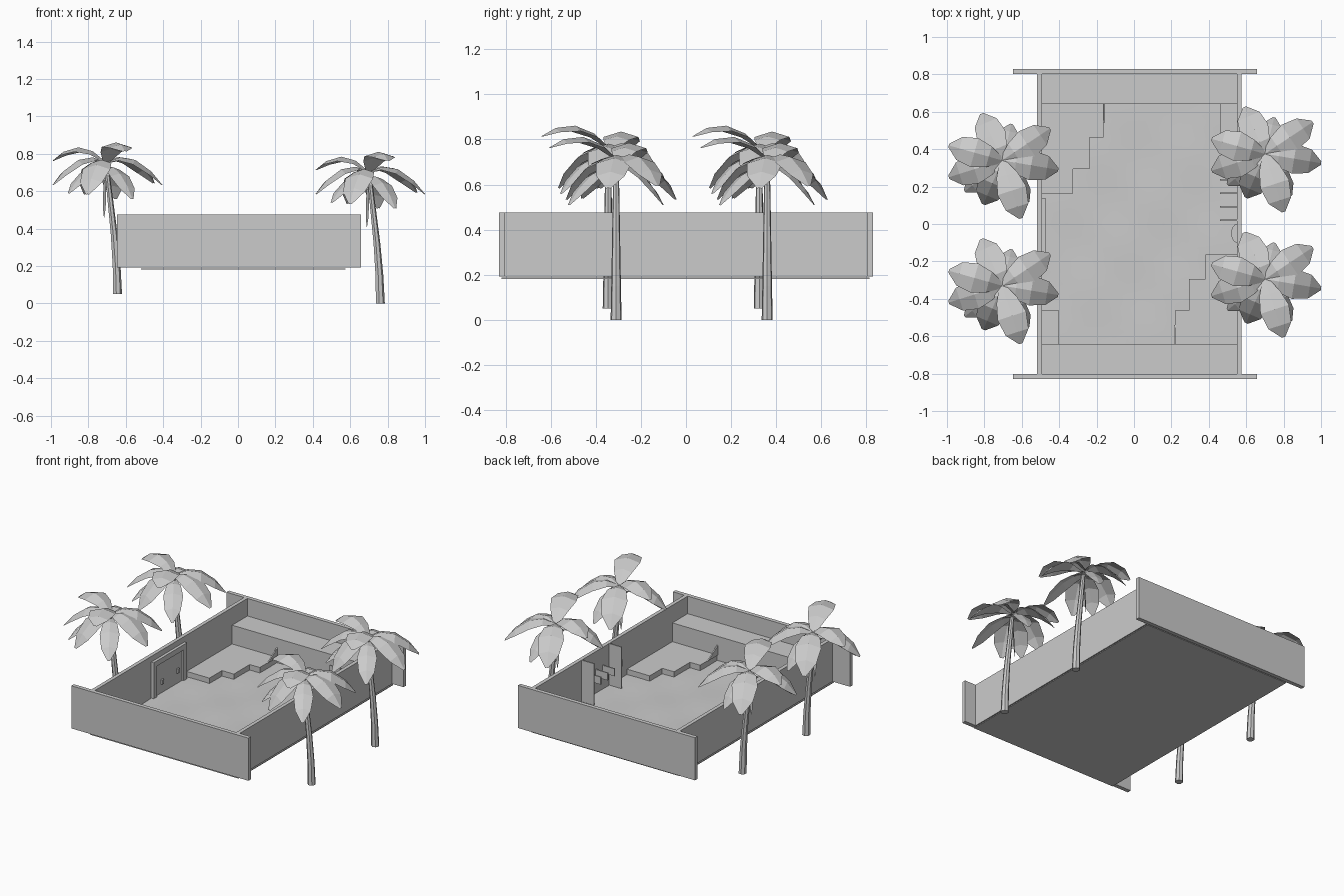
import bpy, bmesh, math
from mathutils import Vector

if "Cube" in bpy.data.objects:
    bpy.data.objects.remove(bpy.data.objects["Cube"])


def material(name, value):
    m = bpy.data.materials.new(name)
    m.use_nodes = True
    m.diffuse_color = (value, value, value, 1)
    m.node_tree.nodes["Principled BSDF"].inputs["Base Color"].default_value = m.diffuse_color
    return m


GREY = material("plain grey", 0.6)


def make(name, bm, mat=GREY, recalc=True):
    if recalc:
        bmesh.ops.recalc_face_normals(bm, faces=bm.faces)
    mesh = bpy.data.meshes.new(name)
    bm.to_mesh(mesh)
    bm.free()
    mesh.materials.append(mat)
    ob = bpy.data.objects.new(name, mesh)
    bpy.context.collection.objects.link(ob)
    return ob


def box(name, x, y, z):
    bm = bmesh.new()
    bmesh.ops.create_cube(bm, size=1)
    for v in bm.verts:
        v.co = [a + (c + 0.5) * (b - a) for c, (a, b) in zip(v.co, (x, y, z))]
    return make(name, bm)


def prism(name, outline, direction):
    """Extrude a flat outline of 3D points along a direction."""
    bm = bmesh.new()
    face = bm.faces.new([bm.verts.new(p) for p in outline])
    new = bmesh.ops.extrude_face_region(bm, geom=[face])["geom"]
    bmesh.ops.translate(bm, vec=direction, verts=[g for g in new if isinstance(g, bmesh.types.BMVert)])
    return make(name, bm)


# Courtyard shell
LEFT, RIGHT, LEDGE, END = -0.493, 0.55, 0.642, 0.803
LOW, HIGH = 0.193, 0.477
box("floor_slab", (-0.518, 0.575), (-0.818, 0.813), (0.181, 0.187))
box("right_wall", (-0.518, LEFT), (-END, END), (LOW, HIGH))
box("left_wall", (RIGHT, 0.575), (-END, END), (LOW, HIGH))
for side, s in (("front", -1), ("back", 1)):
    box(side + "_wall", (-0.648, 0.658), sorted((s * END, s * 0.83)), (LOW, HIGH))
    box(side + "_ledge", (LEFT, RIGHT), sorted((s * LEDGE, s * END)), (LOW, 0.36))

# Gently rippled ground
bm = bmesh.new()
bmesh.ops.create_grid(bm, x_segments=16, y_segments=20, size=0.5)
for v in bm.verts:
    x, y = v.co.x, v.co.y
    ripple = 0.003 * math.sin(13 * x + 5 * y) * math.sin(17 * y)
    v.co = ((LEFT + RIGHT) / 2 + x * (RIGHT - LEFT), y * 2 * LEDGE, 0.198 + ripple)
ground = make("ground", bm, recalc=False)
for p in ground.data.polygons:
    p.use_smooth = True

# Stepped terraces in opposite corners, the second turned half round
STEPS = [(LEFT, LEDGE), (LEFT, 0.163), (-0.325, 0.163), (-0.325, 0.295), (-0.237, 0.295),
         (-0.237, 0.462), (-0.163, 0.462), (-0.163, LEDGE)]
MID = (LEFT + RIGHT) / 2
for name, turn in (("back_terrace", 1), ("front_terrace", -1)):
    place = lambda x, y, z: (MID + turn * (x - MID), turn * y, z)
    prism(name, [place(x, y, LOW) for x, y in STEPS], (0, 0, 0.042))
    prism(name + "_fin", [place(-0.165, LEDGE, 0.235), place(-0.165, 0.54, 0.235),
                          place(-0.165, LEDGE, 0.30)], (turn * 0.008, 0, 0))
    corner_x = sorted(MID + turn * (c - MID) for c in (0.46, RIGHT))
    box(name + "_corner_block", corner_x, sorted((turn * 0.46, turn * LEDGE)), (LOW, 0.235))

# Double door with frame on the right wall
box("door_panel", (LEFT, -0.485), (-0.19, 0.135), (0.2, 0.43))
for name, y, z in (("door_post_front", (-0.21, -0.175), (0.2, 0.44)),
                   ("door_post_back", (0.105, 0.14), (0.2, 0.44)),
                   ("door_lintel", (-0.175, 0.105), (0.405, 0.44)),
                   ("door_handle_front", (-0.12, -0.10), (0.26, 0.29)),
                   ("door_handle_back", (0.045, 0.065), (0.27, 0.30))):
    box(name, (LEFT, -0.474), y, z)

# Partitions and small dividers on the left wall
for i in range(5):
    y = 0.02 + 0.0725 * i
    z = (0.2, HIGH) if i in (0, 4) else (0.31, 0.36)
    box("partition_%d" % i, (0.46, RIGHT), (y - 0.004, y + 0.004), z)
basin = [(RIGHT - 0.03 * math.sin(a), -0.05 + 0.05 * math.cos(a), 0.29)
         for a in (math.pi * i / 8 for i in range(9))]
prism("wall_basin", basin, (0, 0, 0.04))


# Palm trees
def trunk(name, base):
    bm = bmesh.new()
    path = [(0.06, 0, 0.025), (0.055, 0.15, 0.022), (0.042, 0.32, 0.019), (0.022, 0.5, 0.016), (0, 0.7, 0.012)]
    rings = [[bm.verts.new(base + Vector((x + r * math.cos(a), r * math.sin(a), z)))
              for a in (math.tau * k / 7 for k in range(7))] for x, z, r in path]
    for a, b in zip(rings, rings[1:]):
        for k in range(7):
            n = (k + 1) % 7
            bm.faces.new((a[k], a[n], b[n], b[k]))
    bm.faces.new(rings[0])
    bm.faces.new(rings[-1])
    make(name, bm)


def frond(bm, root, tip, lift, width):
    """Broad folded leaf along an arched spine."""
    tip = Vector(tip)
    side = Vector((-tip.y, tip.x, 0)).normalized()
    rows = []
    for t, w in ((0, 0.2), (0.25, 0.72), (0.52, 1), (0.8, 0.8), (1, 0.12)):
        mid = root + tip * t + Vector((0, 0, lift * 4 * t * (1 - t)))
        edge = side * width * w
        drop = Vector((0, 0, 0.3 * width * w))
        rows.append([bm.verts.new(p) for p in (mid - edge - drop, mid, mid + edge - drop)])
    for a, b in zip(rows, rows[1:]):
        for k in (0, 1):
            bm.faces.new((a[k], b[k], b[k + 1], a[k + 1]))


FRONDS = [(-0.11, 0.25, -0.17), (0.255, 0.17, -0.11), (0.30, -0.05, -0.12), (0.10, -0.31, 0.06),
          (-0.10, -0.235, -0.17), (-0.285, -0.09, -0.12), (-0.285, 0.08, 0.01)]
UNDER = [(0.14, -0.22, -0.17), (0.05, 0.20, -0.17), (-0.20, -0.16, -0.14)]
for name, x, y, z in (("left_front_palm", 0.70, -0.31, 0), ("left_back_palm", 0.70, 0.36, 0),
                      ("right_front_palm", -0.705, -0.345, 0.05), ("right_back_palm", -0.705, 0.325, 0.05)):
    base = Vector((x, y, z))
    trunk(name + "_trunk", base)
    bm = bmesh.new()
    for tip in FRONDS:
        frond(bm, base + Vector((0, 0.015, 0.705)), tip, 0.075, 0.08)
    for tip in UNDER:
        frond(bm, base + Vector((0, 0.01, 0.68)), tip, 0.055, 0.06)
    # Dry hanging leaf beside the trunk
    frond(bm, base + Vector((-0.005, 0, 0.66)), (-0.006, 0.01, -0.25), 0, 0.01)
    make(name + "_fronds", bm, recalc=False)
